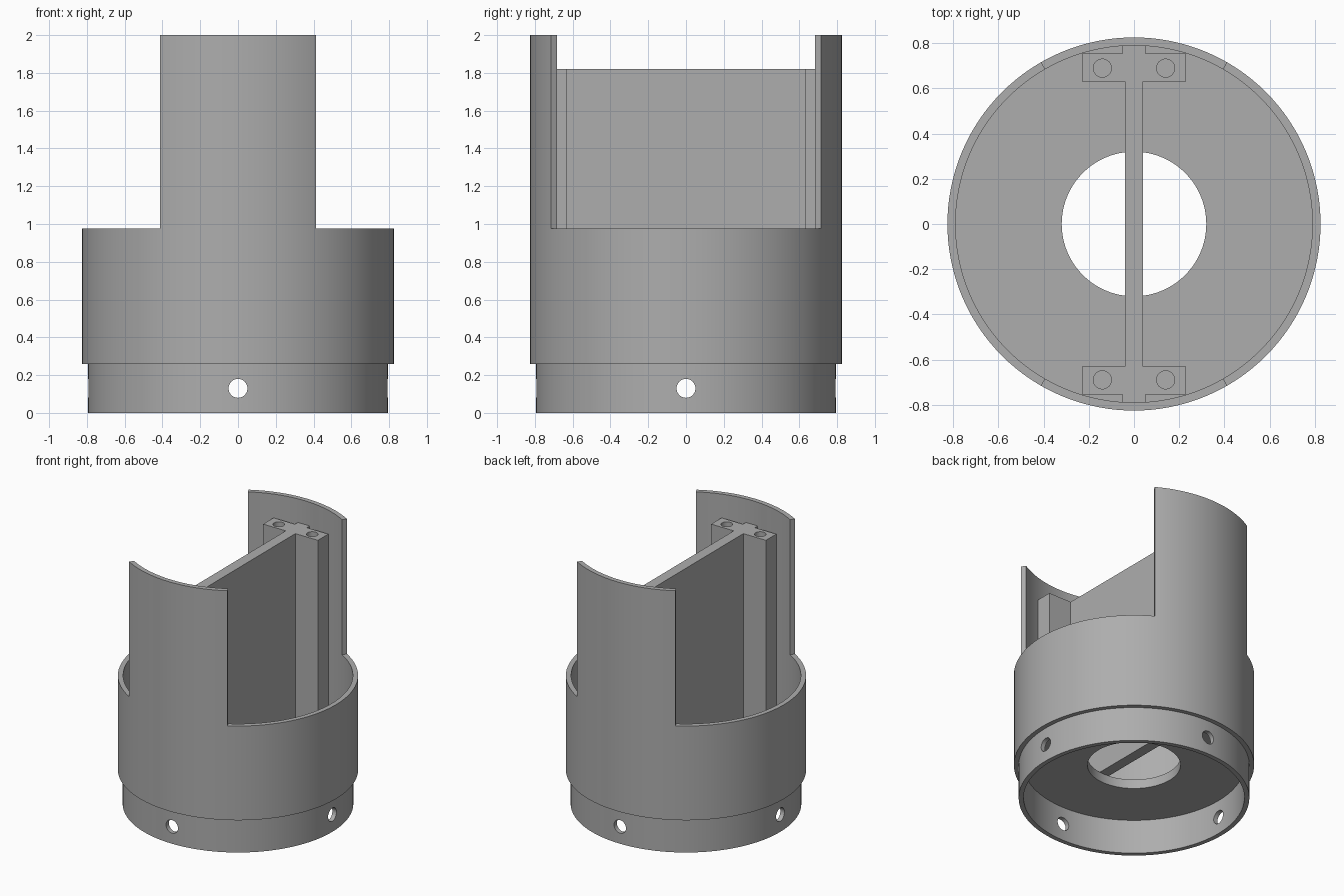
import bpy, bmesh, math
from mathutils import Matrix, Vector

cube = bpy.data.objects.get("Cube")
if cube:
    bpy.data.objects.remove(cube, do_unlink=True)

grey = bpy.data.materials.new("plain grey")
grey.use_nodes = True
COLOUR = (0.42, 0.42, 0.42, 1)
grey.diffuse_color = COLOUR
grey.node_tree.nodes["Principled BSDF"].inputs["Base Color"].default_value = COLOUR


def finish(name, bm):
    bmesh.ops.recalc_face_normals(bm, faces=bm.faces)
    mesh = bpy.data.meshes.new(name)
    bm.to_mesh(mesh)
    bm.free()
    mesh.materials.append(grey)
    obj = bpy.data.objects.new(name, mesh)
    bpy.context.collection.objects.link(obj)
    return obj


def lathe(name, profile, steps=128):
    bm = bmesh.new()
    rings = []
    for i in range(steps):
        a = 2 * math.pi * i / steps
        rings.append([bm.verts.new((r * math.cos(a), r * math.sin(a), z)) for r, z in profile])
    n = len(profile)
    for i in range(steps):
        p, q = rings[i], rings[(i + 1) % steps]
        for j in range(n):
            k = (j + 1) % n
            bm.faces.new((p[j], q[j], q[k], p[k]))
    return finish(name, bm)


def prism(name, outline, z0, z1):
    bm = bmesh.new()
    face = bm.faces.new([bm.verts.new((x, y, z0)) for x, y in outline])
    top = bmesh.ops.extrude_face_region(bm, geom=[face])["geom"]
    bmesh.ops.translate(bm, vec=(0, 0, z1 - z0),
                        verts=[v for v in top if isinstance(v, bmesh.types.BMVert)])
    return finish(name, bm)


def rod(name, centre, radius, length, direction):
    bm = bmesh.new()
    turn = Vector((0, 0, 1)).rotation_difference(Vector(direction)).to_matrix().to_4x4()
    bmesh.ops.create_cone(bm, cap_ends=True, segments=40, radius1=radius, radius2=radius,
                          depth=length, matrix=Matrix.Translation(centre) @ turn)
    return finish(name, bm)


def carve(obj, cutters):
    bpy.context.view_layer.objects.active = obj
    for cutter in cutters:
        cutter.hide_render = True
        mod = obj.modifiers.new("cut", "BOOLEAN")
        mod.operation, mod.solver, mod.object = "DIFFERENCE", "EXACT", cutter
        bpy.ops.object.modifier_apply(modifier=mod.name)
        bpy.data.objects.remove(cutter, do_unlink=True)


def smooth(obj):
    bpy.ops.object.select_all(action="DESELECT")
    obj.select_set(True)
    bpy.context.view_layer.objects.active = obj
    bpy.ops.object.shade_smooth_by_angle(angle=math.radians(30))


# Cylindrical housing: stepped collar, pierced floor and tall outer wall
STEP, FLOOR, RIM, SPINE_TOP, TOP = 0.26, 0.33, 0.975, 1.82, 2.0
OUTER, INNER, COLLAR, BORE, HOLE = 0.826, 0.79, 0.793, 0.759, 0.32
housing = lathe("housing", [
    (COLLAR, 0), (COLLAR, STEP), (OUTER, STEP), (OUTER, TOP), (INNER, TOP),
    (INNER, FLOOR), (HOLE, FLOOR), (HOLE, STEP), (BORE, STEP), (BORE, 0)])

# Radial side openings that leave front and back shields, and four collar holes
cutters = []
for side in (1, -1):
    wedge = [(0, 0), (side, -side * math.sqrt(3)), (2 * side, 0), (side, side * math.sqrt(3))]
    cutters.append(prism("side_opening_cutter", wedge, RIM, TOP + 0.2))
    cutters.append(rod("collar_hole_cutter", (side * 0.78, 0, 0.13), 0.05, 0.3, (1, 0, 0)))
    cutters.append(rod("collar_hole_cutter", (0, side * 0.78, 0.13), 0.05, 0.3, (0, 1, 0)))
carve(housing, cutters)
smooth(housing)

# Central spine: thin web, a post at each end and a narrow key into the wall
quarter = [(0.04, 0.63), (0.23, 0.63), (0.23, 0.755), (0.05, 0.755), (0.05, 0.8)]
right_half = [(x, -y) for x, y in reversed(quarter)] + quarter
spine = prism("spine", right_half + [(-x, y) for x, y in reversed(right_half)], FLOOR, SPINE_TOP)

# Blind screw holes in the tops of the posts
carve(spine, [rod("screw_hole_cutter", (sx * 0.14, sy * 0.69, SPINE_TOP), 0.04, 0.6, (0, 0, 1))
              for sx in (1, -1) for sy in (1, -1)])
smooth(spine)
